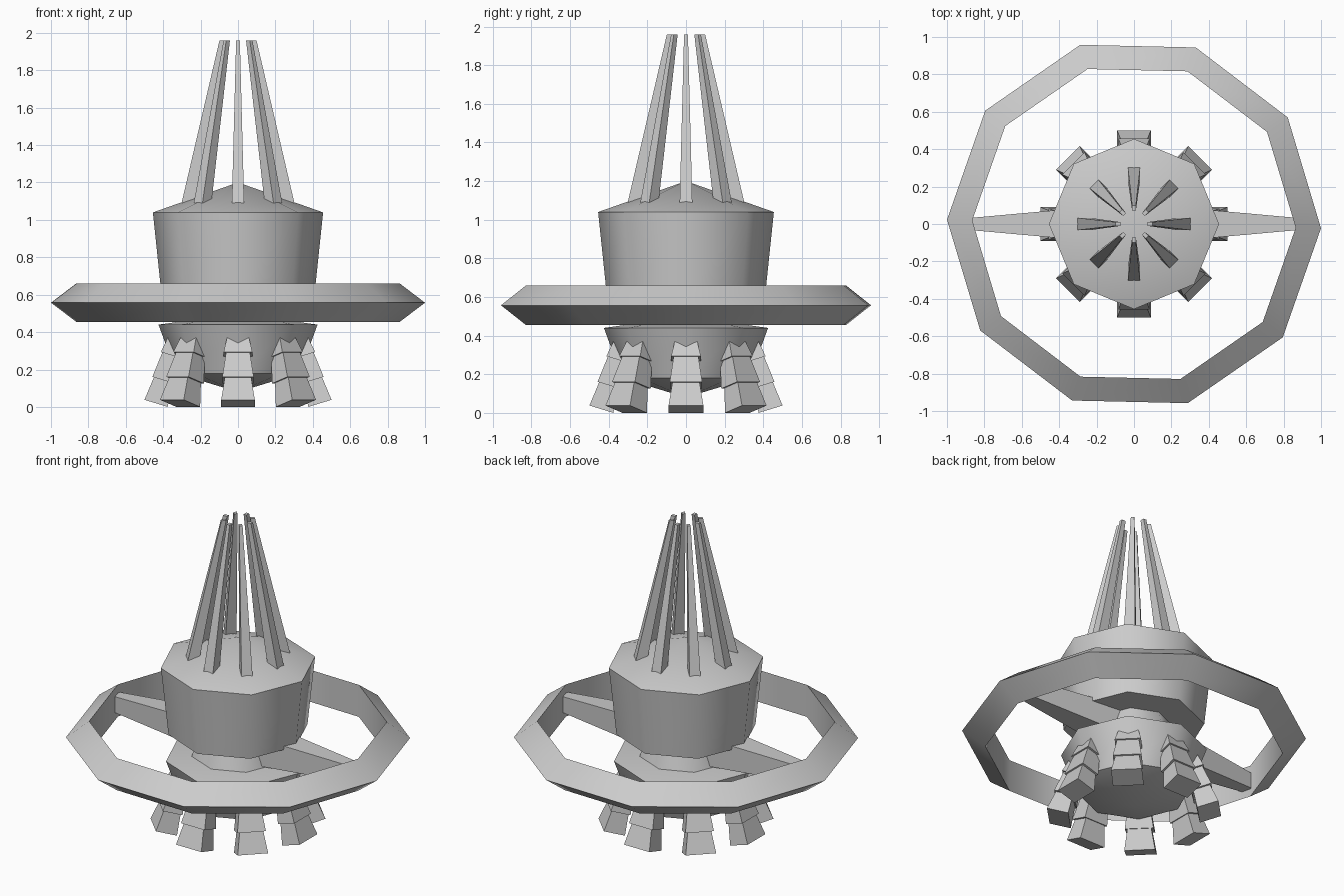
import bpy, bmesh, math
from mathutils import Matrix, Vector

if "Cube" in bpy.data.objects:
    bpy.data.objects.remove(bpy.data.objects["Cube"], do_unlink=True)

grey = bpy.data.materials.new("light_grey")
grey.use_nodes = True
GREY = (0.6, 0.6, 0.6, 1)
grey.diffuse_color = GREY
grey.node_tree.nodes["Principled BSDF"].inputs["Base Color"].default_value = GREY


def finish(bm, name, smooth=None):
    bmesh.ops.recalc_face_normals(bm, faces=bm.faces)
    mesh = bpy.data.meshes.new(name)
    bm.to_mesh(mesh)
    bm.free()
    mesh.materials.append(grey)
    obj = bpy.data.objects.new(name, mesh)
    bpy.context.collection.objects.link(obj)
    if smooth:
        bpy.ops.object.select_all(action="DESELECT")
        obj.select_set(True)
        bpy.context.view_layer.objects.active = obj
        bpy.ops.object.shade_smooth_by_angle(angle=math.radians(smooth))
    return obj


def lathe(name, profile, sides, turn=0.0, closed=False):
    """Spin a (radius, height) profile into a faceted solid."""
    bm = bmesh.new()
    rings = []
    for r, z in profile:
        if r == 0:
            rings.append([bm.verts.new((0, 0, z))] * sides)
            continue
        angles = [turn + math.tau * i / sides for i in range(sides)]
        rings.append([bm.verts.new((r * math.cos(a), r * math.sin(a), z)) for a in angles])
    pairs = list(zip(rings, rings[1:]))
    if closed:
        pairs.append((rings[-1], rings[0]))
    for low, high in pairs:
        for i in range(sides):
            j = (i + 1) % sides
            quad = [low[i], low[j], high[j], high[i]]
            bm.faces.new(list(dict.fromkeys(quad)))
    return finish(bm, name, 50)


def loft(bm, start, end, matrix):
    """Tapered block between two rectangles: (centre, half x, half y), lofted along z."""
    loops = []
    for (cx, cy, cz), hx, hy in (start, end):
        corners = ((-hx, -hy), (hx, -hy), (hx, hy), (-hx, hy))
        loops.append([bm.verts.new(matrix @ Vector((cx + x, cy + y, cz))) for x, y in corners])
    a, b = loops
    bm.faces.new(a)
    bm.faces.new(b)
    for i in range(4):
        j = (i + 1) % 4
        bm.faces.new((a[i], a[j], b[j], b[i]))


# Central hull: upper drum, neck and lower drum
lathe("upper_drum", [(0, 0.61), (0.41, 0.61), (0.455, 1.04), (0, 1.2)], 8)
lathe("neck", [(0, 0.44), (0.28, 0.44), (0.22, 0.62), (0, 0.62)], 8)
lathe("lower_drum", [(0, 0.08), (0.33, 0.18), (0.425, 0.44), (0.28, 0.46), (0, 0.46)], 8)

# Outer ring with a wedge section
lathe("outer_ring", [(0.865, 0.455), (1.0, 0.557), (0.865, 0.66)], 10,
      turn=math.radians(-1.3), closed=True)

# Arms joining hull and ring
for side, label in ((0, "left"), (math.pi, "right")):
    bm = bmesh.new()
    lay_flat = Matrix.Rotation(side, 4, "Z") @ Matrix.Translation((0, 0, 0.555)) \
        @ Matrix.Rotation(math.pi / 2, 4, "Y")
    loft(bm, ((0, 0, 0.18), 0.09, 0.095), ((0, 0, 0.87), 0.05, 0.033), lay_flat)
    finish(bm, label + "_arm")

for i in range(8):
    spin = Matrix.Rotation(math.tau * i / 8, 4, "Z")

    # Leaning spire
    bm = bmesh.new()
    loft(bm, ((0.27, 0, 1.08), 0.034, 0.033), ((0.085, 0, 1.96), 0.014, 0.01), spin)
    finish(bm, f"spire_{i + 1}")

    # Splayed thruster made of three flared sections
    bm = bmesh.new()
    lean = spin @ Matrix.Translation((0.33, 0, 0.373)) @ Matrix.Rotation(math.radians(-17), 4, "Y")
    for top, bottom, narrow, wide in ((0, 0.10, 0.055, 0.077),
                                      (0.10, 0.24, 0.064, 0.084),
                                      (0.24, 0.37, 0.07, 0.09)):
        loft(bm, ((0, 0, -top), narrow * 0.74, narrow),
             ((0, 0, -bottom), wide * 0.72, wide), lean)
    finish(bm, f"thruster_{i + 1}")
